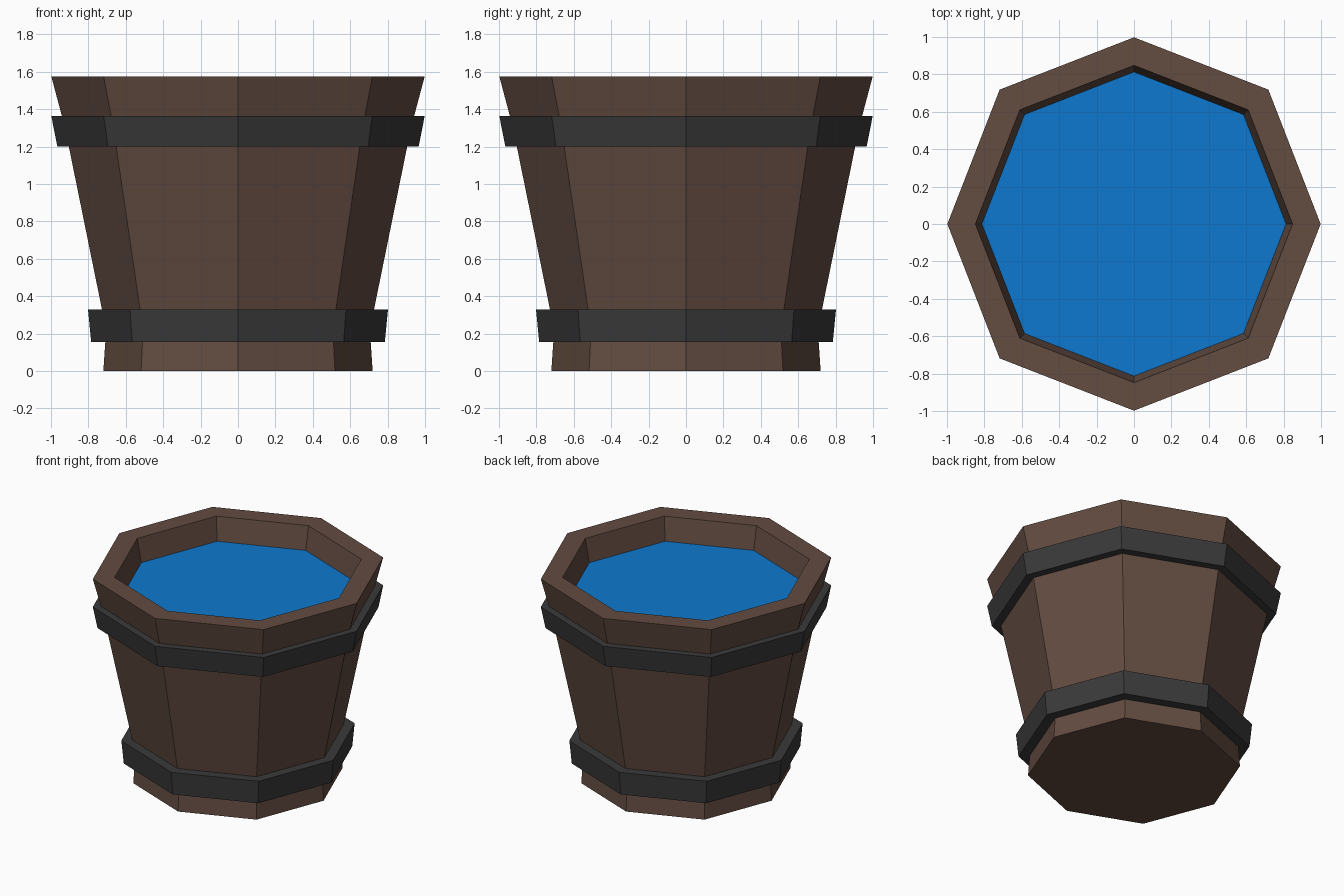
import bpy, bmesh, math

if "Cube" in bpy.data.objects:
    bpy.data.objects.remove(bpy.data.objects["Cube"])


def material(name, rgb):
    m = bpy.data.materials.new(name)
    m.diffuse_color = (*rgb, 1)
    m.use_nodes = True
    m.node_tree.nodes["Principled BSDF"].inputs["Base Color"].default_value = m.diffuse_color
    return m


def octagon(bm, r, z):
    # diagonal corners sit slightly further out than the axis corners
    verts = []
    for i in range(8):
        a = i * math.pi / 4
        k = r * (1.018 if i % 2 else 1.0)
        verts.append(bm.verts.new((k * math.cos(a), k * math.sin(a), z)))
    return verts


def lathe(name, profile, mat, closed=False, cap_start=False, cap_end=False):
    bm = bmesh.new()
    rings = [octagon(bm, r, z) for r, z in profile]
    pairs = list(zip(rings, rings[1:]))
    if closed:
        pairs.append((rings[-1], rings[0]))
    for a, b in pairs:
        for i in range(8):
            j = (i + 1) % 8
            bm.faces.new((a[i], a[j], b[j], b[i]))
    if cap_start:
        bm.faces.new(rings[0][::-1])
    if cap_end:
        bm.faces.new(rings[-1])
    if pairs:
        bmesh.ops.recalc_face_normals(bm, faces=bm.faces)
    me = bpy.data.meshes.new(name)
    bm.to_mesh(me)
    bm.free()
    me.materials.append(mat)
    ob = bpy.data.objects.new(name, me)
    bpy.context.collection.objects.link(ob)
    return ob


wood = material("wood", (0.125, 0.072, 0.053))
iron = material("iron", (0.042, 0.042, 0.042))
blue = material("water", (0.004, 0.19, 0.62))

# Wooden tub: outer wall, rim and recessed interior
lathe("tub", [(0.72, 0), (0.705, 0.22), (0.925, 1.3), (0.998, 1.575),
              (0.848, 1.575), (0.81, 1.385)], wood,
      cap_start=True, cap_end=True)

# Iron hoops
lathe("lower_hoop", [(0.785, 0.155), (0.802, 0.33), (0.70, 0.33), (0.68, 0.155)],
      iron, closed=True)
lathe("upper_hoop", [(0.966, 1.20), (0.998, 1.363), (0.90, 1.363), (0.88, 1.20)],
      iron, closed=True)

# Water surface
lathe("water", [(0.814, 1.40)], blue, cap_end=True)
